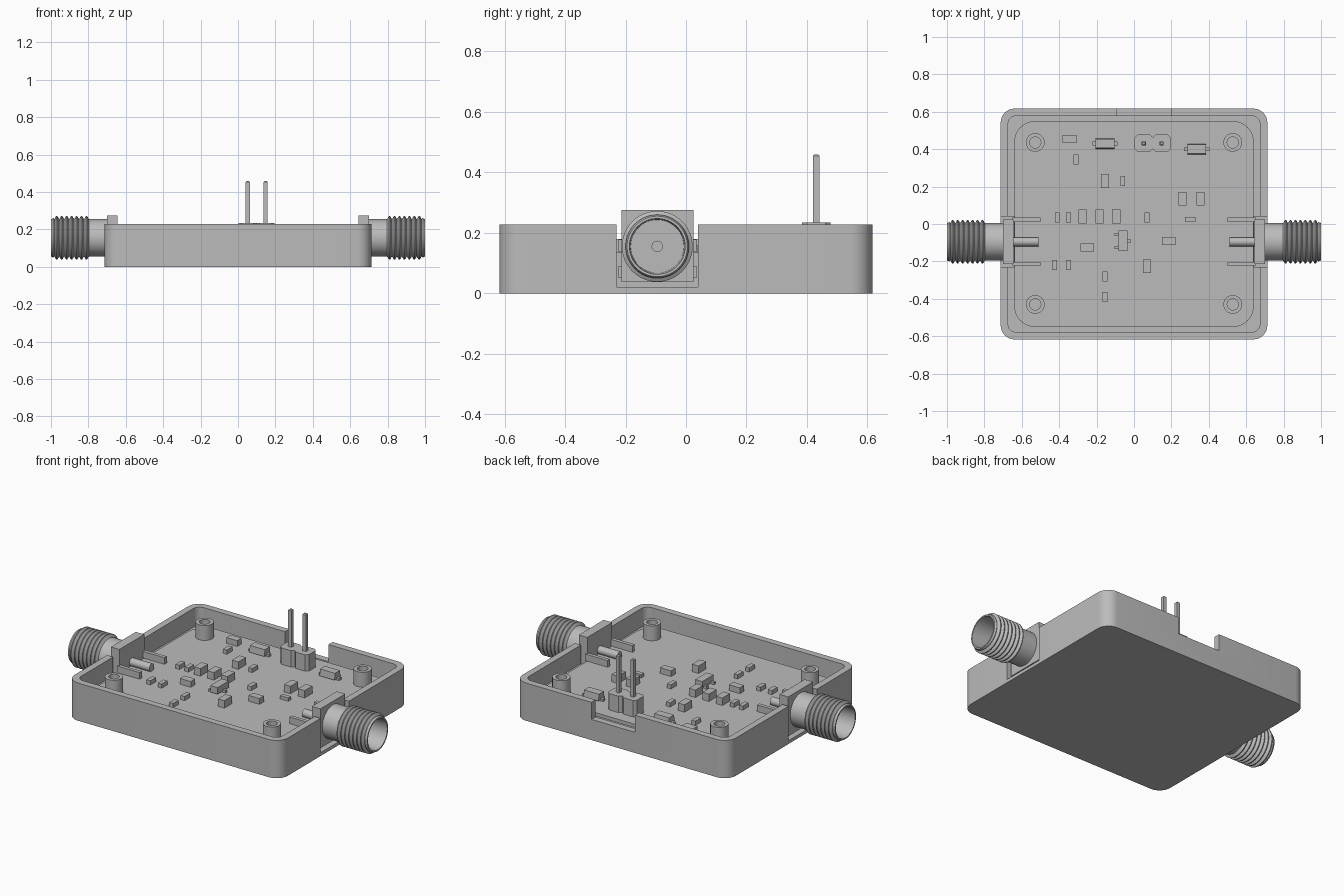
import bpy, bmesh, math
from mathutils import Matrix, Vector

cube = bpy.data.objects.get("Cube")
if cube:
    bpy.data.objects.remove(cube, do_unlink=True)

grey = bpy.data.materials.new("plain grey")
grey.use_nodes = True
grey.diffuse_color = (0.5, 0.5, 0.5, 1)
grey.node_tree.nodes["Principled BSDF"].inputs["Base Color"].default_value = (0.5, 0.5, 0.5, 1)

BOARD = 0.135      # top of the circuit board
AXIS_Y, AXIS_Z = -0.095, 0.155   # connector axis


def finish(name, bm, smooth=False):
    bmesh.ops.recalc_face_normals(bm, faces=bm.faces)
    mesh = bpy.data.meshes.new(name)
    bm.to_mesh(mesh)
    bm.free()
    mesh.materials.append(grey)
    obj = bpy.data.objects.new(name, mesh)
    bpy.context.collection.objects.link(obj)
    if smooth:
        bpy.ops.object.select_all(action='DESELECT')
        obj.select_set(True)
        bpy.context.view_layer.objects.active = obj
        bpy.ops.object.shade_smooth_by_angle(angle=math.radians(30))
    return obj


def add_box(bm, lo, hi):
    lo, hi = Vector(lo), Vector(hi)
    size = hi - lo
    mat = Matrix.Translation((lo + hi) / 2) @ Matrix.Diagonal((*size, 1))
    return bmesh.ops.create_cube(bm, size=1, matrix=mat)["verts"]


def box(name, lo, hi, radius=0, segments=8):
    """Box with optional rounded vertical edges."""
    bm = bmesh.new()
    add_box(bm, lo, hi)
    if radius:
        edges = [e for e in bm.edges
                 if abs(e.verts[0].co.z - e.verts[1].co.z) > 1e-4]
        bmesh.ops.bevel(bm, geom=edges, offset=radius, segments=segments,
                        profile=0.5, affect='EDGES')
    return finish(name, bm, smooth=segments > 1 and radius > 0)


def lathe(name, profile, matrix, steps=40):
    """Revolve (radius, height) points about local z."""
    bm = bmesh.new()
    verts = [bm.verts.new((r, 0, h)) for r, h in profile]
    edges = [bm.edges.new(pair) for pair in zip(verts, verts[1:])]
    bmesh.ops.spin(bm, geom=verts + edges, axis=(0, 0, 1), cent=(0, 0, 0),
                   angle=math.tau, steps=steps)
    bmesh.ops.remove_doubles(bm, verts=bm.verts, dist=1e-5)
    bm.transform(matrix)
    return finish(name, bm, smooth=True)


def cut(target, cutter):
    mod = target.modifiers.new("cut", 'BOOLEAN')
    mod.operation, mod.solver, mod.object = 'DIFFERENCE', 'EXACT', cutter
    bpy.ops.object.select_all(action='DESELECT')
    bpy.context.view_layer.objects.active = target
    target.select_set(True)
    bpy.ops.object.modifier_apply(modifier=mod.name)
    bpy.data.objects.remove(cutter, do_unlink=True)


# Tray with open top, rear notch and a slot for each connector
tray = box("tray", (-0.713, -0.617, 0), (0.713, 0.617, 0.228), 0.075)
cut(tray, box("cavity_cutter", (-0.673, -0.577, 0.115), (0.673, 0.577, 0.4), 0.04))
cut(tray, box("notch_cutter", (-0.09, 0.55, 0.125), (0.2, 0.7, 0.4)))
for side in (-1, 1):
    ends = sorted((side * 0.641, side * 0.8))
    cut(tray, box("slot_cutter", (ends[0], -0.23, 0.02), (ends[1], 0.04, 0.4)))
bpy.ops.object.select_all(action='DESELECT')
tray.select_set(True)
bpy.context.view_layer.objects.active = tray
bpy.ops.object.shade_smooth_by_angle(angle=math.radians(30))

# Circuit board and its four hollow posts
box("circuit_board", (-0.64, -0.55, 0.11), (0.64, 0.55, BOARD), 0.11)
for sx in (-1, 1):
    for sy in (-1, 1):
        lathe("mounting_post",
              [(0.05, BOARD - 0.01), (0.05, 0.225), (0.03, 0.225), (0.03, BOARD), (0, BOARD)],
              Matrix.Translation((sx * 0.528, sy * 0.433 + 0.003, 0)), 24)

# Edge connectors: flange, legs, centre pin and threaded barrel
for side, label in ((1, "left"), (-1, "right")):
    bm = bmesh.new()
    mid = AXIS_Y
    add_box(bm, (0.643, mid - 0.119, 0.037), (0.7, mid + 0.119, 0.275))
    for leg in (-1, 1):
        y = mid + leg * 0.118
        for z in (0.137, 0.05):
            add_box(bm, (0.5, y - 0.011, z), (0.65, y + 0.011, z + 0.04))
    bm.transform(Matrix.Diagonal((side, 1, 1, 1)))
    finish(label + "_connector_flange", bm)

    along = Matrix.Translation((0, AXIS_Y, AXIS_Z)) @ Matrix.Rotation(side * math.pi / 2, 4, 'Y')
    lathe(label + "_connector_pin", [(0, 0.51), (0.024, 0.51), (0.024, 0.65)], along, 20)
    profile = [(0, 0.69), (0.1, 0.69), (0.1, 0.795)]
    ridges, start, pitch = 7, 0.797, 0.0265
    for i in range(ridges):
        h = start + i * pitch
        profile += [(0.1, h), (0.117, h + pitch * 0.4),
                    (0.117, h + pitch * 0.6), (0.1, h + pitch * 0.98)]
    profile += [(0.105, 0.988), (0.1, 1), (0.092, 1), (0.088, 0.87),
                (0.017, 0.87), (0.017, 0.82), (0, 0.82)]
    lathe(label + "_connector_barrel", profile, along, 48)

# Two-pin header: a chamfered block per pin
for x in (0.052, 0.148):
    box("header_block", (x - 0.048, 0.384, BOARD - 0.01), (x + 0.048, 0.478, 0.234), 0.016, 1)
    bm = bmesh.new()
    add_box(bm, (x - 0.011, 0.42, 0.2), (x + 0.011, 0.442, 0.459))
    top = [e for e in bm.edges if all(v.co.z > 0.4 for v in e.verts)]
    bmesh.ops.bevel(bm, geom=top, offset=0.005, segments=1, affect='EDGES')
    finish("header_pin", bm)

# Small board parts, grouped by size: width, depth, height, places
groups = {
    "small_chip": (0.026, 0.054, 0.025, [
        (-0.31, 0.345), (-0.06, 0.23), (-0.41, 0.035), (-0.35, 0.035), (0.07, 0.035),
        (-0.425, -0.22), (-0.35, -0.22), (-0.155, -0.28), (-0.155, -0.39)]),
    "tall_chip": (0.043, 0.073, 0.045, [
        (-0.155, 0.23), (0.26, 0.135), (0.355, 0.135), (-0.275, 0.04),
        (-0.185, 0.04), (-0.095, 0.04), (0.07, -0.225)]),
    "wide_chip": (0.073, 0.042, 0.035, [(-0.345, 0.455), (-0.25, -0.125), (0.185, -0.09)]),
    "narrow_chip": (0.055, 0.026, 0.02, [(0.3, 0.025)]),
}
for name, (w, d, h, places) in groups.items():
    for x, y in places:
        bm = bmesh.new()
        add_box(bm, (x - w / 2, y - d / 2, BOARD - 0.005), (x + w / 2, y + d / 2, BOARD + h))
        finish(name, bm)

# Diodes with a flat lead at each end
for x, y in ((-0.155, 0.43), (0.335, 0.4)):
    bm = bmesh.new()
    body = add_box(bm, (x - 0.05, y - 0.028, BOARD + 0.005), (x + 0.05, y + 0.028, BOARD + 0.045))
    for v in body:
        if v.co.z > BOARD + 0.02:
            v.co.y = y + (v.co.y - y) * 0.85
    add_box(bm, (x - 0.068, y - 0.01, BOARD), (x + 0.068, y + 0.01, BOARD + 0.015))
    finish("diode", bm)

# Transistor with three legs
x, y = -0.06, -0.09
bm = bmesh.new()
add_box(bm, (x - 0.024, y - 0.054, BOARD + 0.005), (x + 0.024, y + 0.054, BOARD + 0.045))
for side, offset in ((-1, -0.035), (-1, 0.035), (1, 0)):
    a, b = sorted((x, x + side * 0.045))
    add_box(bm, (a, y + offset - 0.008, BOARD), (b, y + offset + 0.008, BOARD + 0.015))
finish("transistor", bm)
